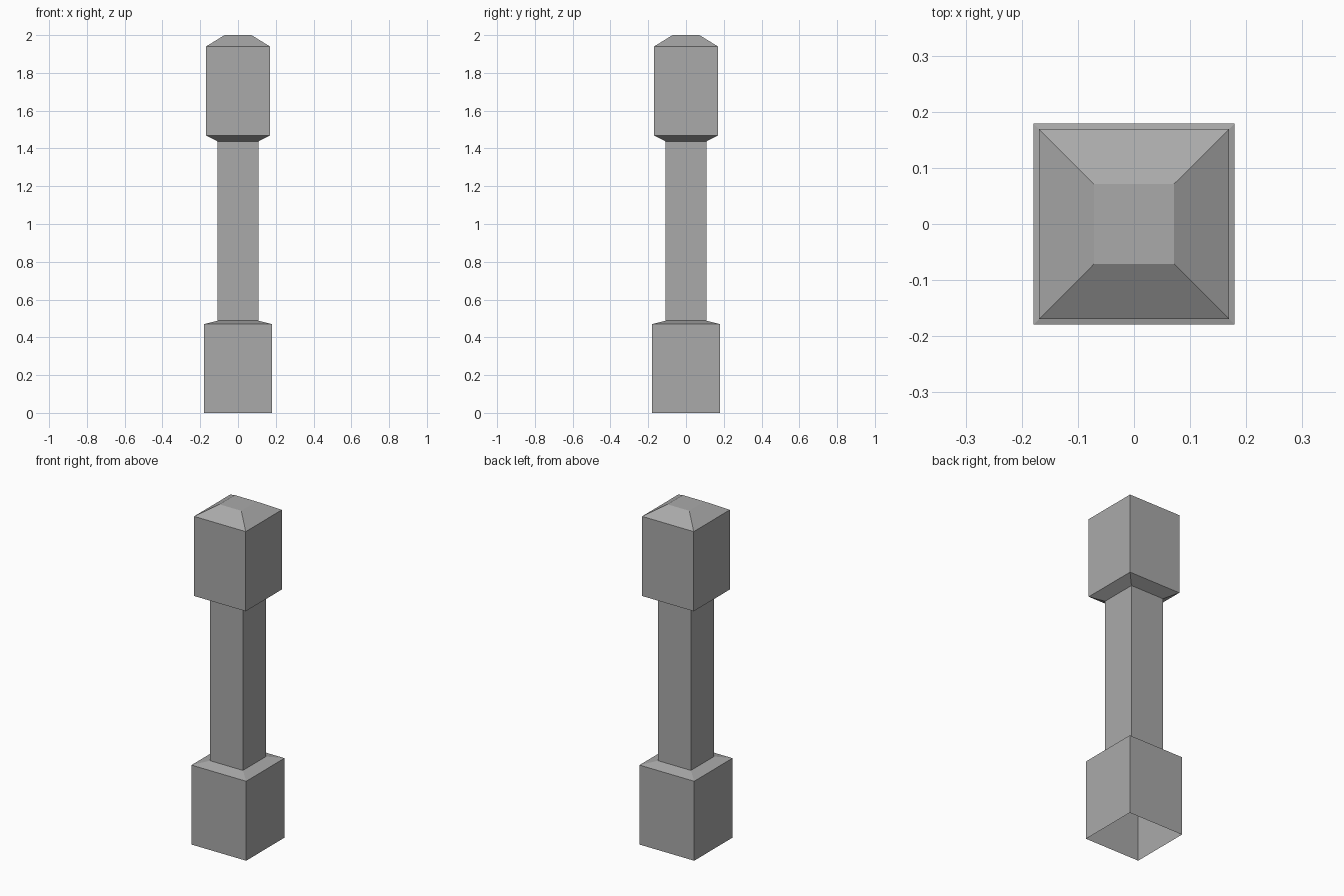
import bpy
import bmesh

cube = bpy.data.objects.get("Cube")
if cube:
    bpy.data.objects.remove(cube, do_unlink=True)

# Single grey stone colour
GREY = (0.40, 0.40, 0.40, 1.0)
stone = bpy.data.materials.new("grey_stone")
stone.use_nodes = True
stone.diffuse_color = GREY
stone.node_tree.nodes["Principled BSDF"].inputs["Base Color"].default_value = GREY


def square_loft(name, profile, cap_top=False):
    """Stack square rings of (half width, height) and skin them."""
    bm = bmesh.new()
    rings = []
    for half, z in profile:
        corners = ((-1, -1), (1, -1), (1, 1), (-1, 1))
        rings.append([bm.verts.new((sx * half, sy * half, z)) for sx, sy in corners])
    for low, high in zip(rings, rings[1:]):
        for i in range(4):
            j = (i + 1) % 4
            bm.faces.new((low[i], low[j], high[j], high[i]))
    if cap_top:
        bm.faces.new(rings[-1])
    mesh = bpy.data.meshes.new(name)
    bm.to_mesh(mesh)
    bm.free()
    mesh.materials.append(stone)
    obj = bpy.data.objects.new(name, mesh)
    bpy.context.collection.objects.link(obj)
    return obj


BASE, SHAFT, HEAD, TIP = 0.179, 0.108, 0.169, 0.0715
SHAFT_LOW, SHAFT_HIGH = 0.488, 1.437

# Base block, open underneath, with a sloped shoulder
square_loft("base_block", [(BASE, 0), (BASE, 0.47), (SHAFT, SHAFT_LOW)])

# Slim square shaft
square_loft("shaft", [(SHAFT, SHAFT_LOW), (SHAFT, SHAFT_HIGH)])

# Head block with a flared underside and a truncated pyramid top
square_loft("head_block",
            [(SHAFT, SHAFT_HIGH), (HEAD, 1.469), (HEAD, 1.94), (TIP, 2.0)],
            cap_top=True)
